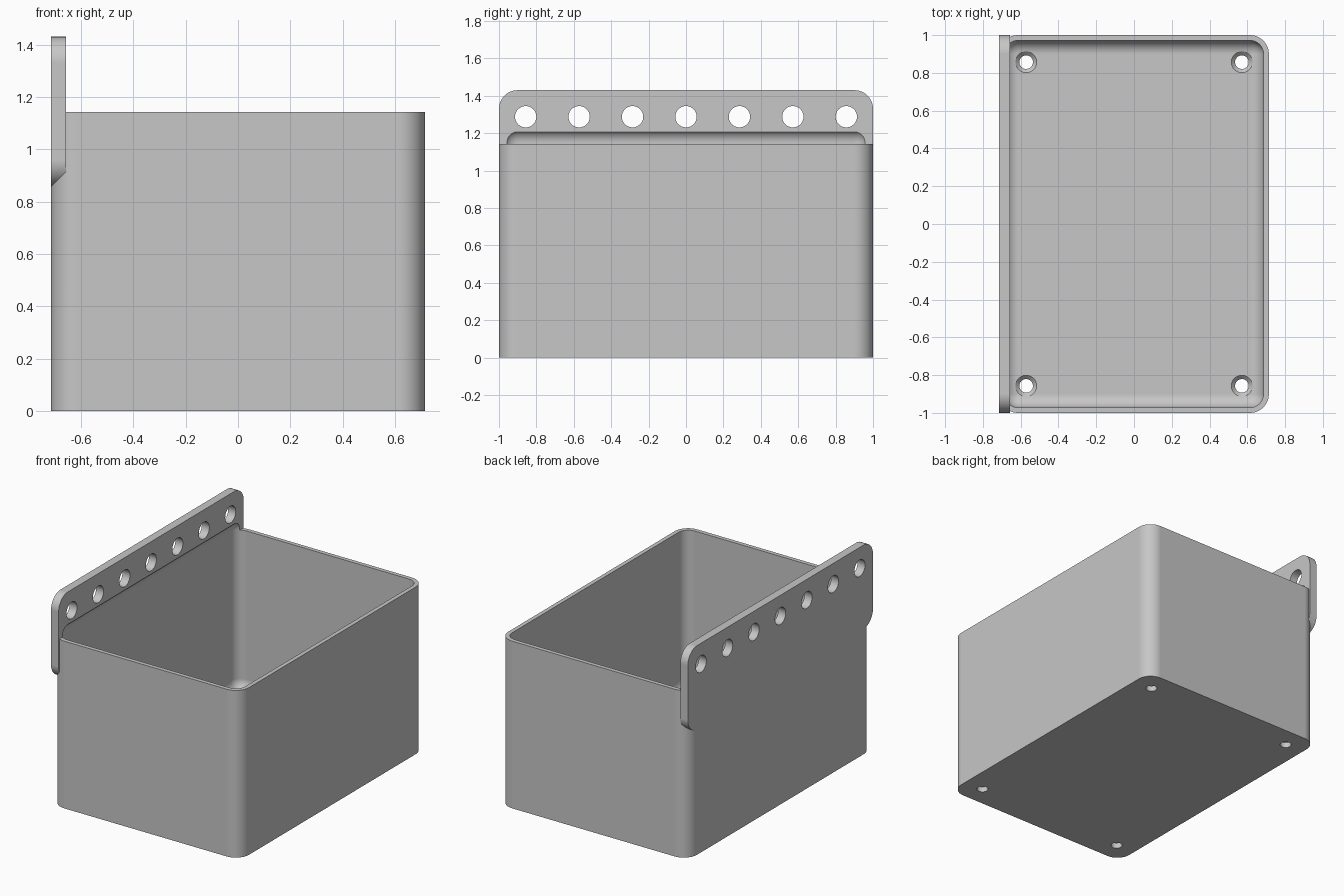
import bpy, bmesh, math
from mathutils import Matrix, Vector

if "Cube" in bpy.data.objects:
    bpy.data.objects.remove(bpy.data.objects["Cube"], do_unlink=True)

# Main dimensions
HX, HY, H = 0.714, 1.0, 1.143
WALL, FLOOR, RADIUS = 0.0286, 0.057, 0.1
PLATE, PLATE_LOW, PLATE_TOP = 0.057, 0.857, 1.43

grey = bpy.data.materials.new("plain grey")
grey.use_nodes = True
grey.diffuse_color = (0.57, 0.57, 0.57, 1)
grey.node_tree.nodes["Principled BSDF"].inputs["Base Color"].default_value = grey.diffuse_color


def to_object(bm, name):
    bmesh.ops.recalc_face_normals(bm, faces=bm.faces)
    mesh = bpy.data.meshes.new(name)
    bm.to_mesh(mesh)
    bm.free()
    mesh.materials.append(grey)
    obj = bpy.data.objects.new(name, mesh)
    bpy.context.collection.objects.link(obj)
    return obj


def rounded_block(name, low, high, radius, axis=None):
    """Block with edges rounded along one axis, or along all of them."""
    low, high = Vector(low), Vector(high)
    bm = bmesh.new()
    bmesh.ops.create_cube(bm, size=1)
    bmesh.ops.scale(bm, vec=high - low, verts=bm.verts)
    bmesh.ops.translate(bm, vec=(low + high) / 2, verts=bm.verts)
    edges = [e for e in bm.edges if axis is None or
             abs((e.verts[0].co - e.verts[1].co).normalized()[axis]) > 0.9]
    bmesh.ops.bevel(bm, geom=edges, offset=radius, segments=12,
                    profile=0.5, affect='EDGES')
    return to_object(bm, name)


def add_cone(bm, r1, r2, depth, matrix):
    bmesh.ops.create_cone(bm, cap_ends=True, segments=40, radius1=r1,
                          radius2=r2, depth=depth, matrix=matrix)


def combine(target, other, operation):
    mod = target.modifiers.new(operation, 'BOOLEAN')
    mod.operation, mod.object, mod.solver = operation, other, 'EXACT'
    bpy.context.view_layer.objects.active = target
    bpy.ops.object.modifier_apply(modifier=mod.name)
    bpy.data.objects.remove(other, do_unlink=True)


# Box body with the hanging plate joined to its back wall
bin_body = rounded_block("storage_bin", (-HX, -HY, 0), (HX, HY, H), RADIUS, axis=2)
plate = rounded_block("hanging_plate", (-HX, -HY, PLATE_LOW),
                      (-HX + PLATE, HY, PLATE_TOP), RADIUS, axis=0)
combine(bin_body, plate, 'UNION')

# Cavity, rounded all over, that also scoops a shallow recess into the plate
cavity = rounded_block("cavity_cutter", (-HX + WALL, -HY + WALL, FLOOR),
                       (HX - WALL, HY - WALL, H + 0.079), RADIUS - WALL)
combine(bin_body, cavity, 'DIFFERENCE')

# Row of seven holes through the plate
bm = bmesh.new()
for i in range(-3, 4):
    spot = Matrix.Translation((-HX + PLATE / 2, i * 2 / 7, 1.288))
    add_cone(bm, 0.057, 0.057, 0.2, spot @ Matrix.Rotation(math.pi / 2, 4, 'Y'))
combine(bin_body, to_object(bm, "plate_hole_cutter"), 'DIFFERENCE')

# Four countersunk screw holes in the floor
for kind in ("shaft", "countersink"):
    bm = bmesh.new()
    for sx in (-1, 1):
        for sy in (-1, 1):
            x, y = sx * 0.571, sy * 0.857
            if kind == "shaft":
                add_cone(bm, 0.036, 0.036, 0.3, Matrix.Translation((x, y, 0)))
            else:
                add_cone(bm, 0.026, 0.066, 0.04, Matrix.Translation((x, y, FLOOR - 0.01)))
    combine(bin_body, to_object(bm, kind + "_cutter"), 'DIFFERENCE')

# Smooth fillets, crisp edges, flat large faces
bpy.ops.object.select_all(action='DESELECT')
bin_body.select_set(True)
bpy.context.view_layer.objects.active = bin_body
bpy.ops.object.shade_smooth_by_angle(angle=math.radians(30))
weighted = bin_body.modifiers.new("flat faces", 'WEIGHTED_NORMAL')
weighted.keep_sharp = True
